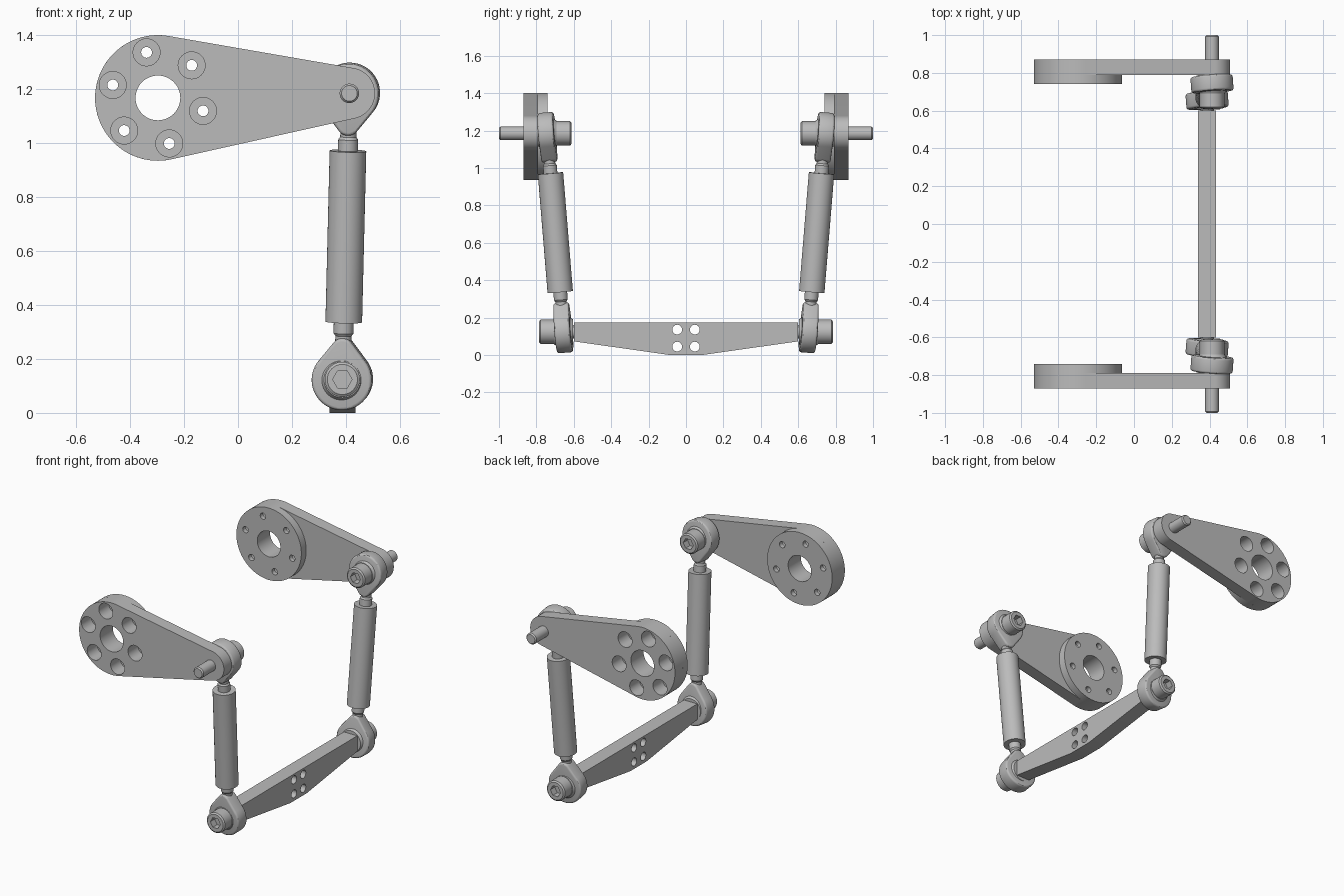
import bpy, bmesh, math
from mathutils import Vector, Matrix

cube = bpy.data.objects.get("Cube")
if cube:
    bpy.data.objects.remove(cube, do_unlink=True)

grey = bpy.data.materials.new("machined grey")
grey.use_nodes = True
GREY = (0.5, 0.5, 0.5, 1)
grey.diffuse_color = GREY
grey.node_tree.nodes["Principled BSDF"].inputs["Base Color"].default_value = GREY


def finish(bm, name, matrix=Matrix()):
    bmesh.ops.recalc_face_normals(bm, faces=bm.faces)
    mesh = bpy.data.meshes.new(name)
    bm.to_mesh(mesh)
    bm.free()
    mesh.transform(matrix)
    mesh.materials.append(grey)
    obj = bpy.data.objects.new(name, mesh)
    bpy.context.collection.objects.link(obj)
    return obj


def add_lathe(bm, profile, origin, direction, segs=40):
    """Closed solid of revolution from (radius, distance) pairs."""
    rot = Vector(direction).to_track_quat('Z', 'Y')
    rings = []
    for r, t in profile:
        rings.append([bm.verts.new(Vector(origin) + rot @ Vector((
            r * math.cos(math.tau * i / segs), r * math.sin(math.tau * i / segs), t)))
            for i in range(segs)])
    for a, b in zip(rings, rings[1:]):
        for i in range(segs):
            j = (i + 1) % segs
            bm.faces.new((a[i], a[j], b[j], b[i]))
    bm.faces.new(rings[0])
    bm.faces.new(rings[-1])


def lathe(name, profile, origin, direction, segs=40):
    bm = bmesh.new()
    add_lathe(bm, profile, origin, direction, segs)
    return finish(bm, name)


def prism(name, outline, depth, matrix=Matrix()):
    """Outline in local x, z, extruded along local y from 0 to depth."""
    bm = bmesh.new()
    face = bm.faces.new([bm.verts.new((x, 0, z)) for x, z in outline])
    ext = bmesh.ops.extrude_face_region(bm, geom=[face])
    bmesh.ops.translate(bm, vec=(0, depth, 0),
                        verts=[v for v in ext["geom"] if isinstance(v, bmesh.types.BMVert)])
    return finish(bm, name, matrix)


def tapered_outline(c1, r1, c2, r2, n=40):
    """Two circles joined by their outer tangents."""
    d = Vector(c2) - Vector(c1)
    a = math.atan2(d.y, d.x)
    phi = math.acos((r1 - r2) / d.length)
    pts = []
    for c, r, start, end in ((c1, r1, a + phi, a + math.tau - phi), (c2, r2, a - phi, a + phi)):
        for i in range(n + 1):
            t = start + (end - start) * i / n
            pts.append((c[0] + r * math.cos(t), c[1] + r * math.sin(t)))
    return pts


def apply(obj, mod):
    with bpy.context.temp_override(object=obj, active_object=obj):
        bpy.ops.object.modifier_apply(modifier=mod.name)


def cut(obj, cutter):
    mod = obj.modifiers.new("cut", 'BOOLEAN')
    mod.operation = 'DIFFERENCE'
    mod.solver = 'EXACT'
    mod.object = cutter
    bpy.context.view_layer.update()
    apply(obj, mod)


def bolt(name, origin, direction, length):
    """Socket head cap screw; the head's underside sits at the origin."""
    d = Vector(direction)
    head = lathe(name + "_head", [(0.065, 0), (0.065, 0.073), (0.056, 0.08)], origin, d)
    socket = lathe("socket_cutter", [(0.036, 0.035), (0.036, 0.12)], origin, d, 6)
    cut(head, socket)
    bpy.data.objects.remove(socket, do_unlink=True)
    shank = lathe(name + "_shank", [(0.036, -0.01), (0.036, length - 0.008), (0.029, length)], origin, -d)
    return [head, shank]


front = []
HUB, TIP = (-0.297, 1.168), (0.413, 1.185)
Y_OUT, Y_MID, Y_IN = -0.87, -0.79, -0.74

# Lever arm with a thicker round hub
arm = prism("front_arm_plate", tapered_outline(HUB, 0.233, TIP, 0.095, 48),
            Y_MID - Y_OUT, Matrix.Translation((0, Y_OUT, 0)))
boss = lathe("front_hub_boss", [(0.233, 0), (0.233, Y_IN - Y_MID)], (HUB[0], Y_MID, HUB[1]), (0, 1, 0), 96)

# Centre bore and ring of counterbored holes
bm = bmesh.new()
add_lathe(bm, [(0.083, -0.1), (0.083, 0.3)], (HUB[0], Y_OUT, HUB[1]), (0, 1, 0), 48)
for k in range(6):
    t = math.radians(104 + 60 * k)
    spot = (HUB[0] + 0.174 * math.cos(t), Y_OUT, HUB[1] + 0.174 * math.sin(t))
    add_lathe(bm, [(0.05, -0.1), (0.05, 0.1), (0.02, 0.1), (0.02, 0.3)], spot, (0, 1, 0), 32)
holes = finish(bm, "hub_cutter")
for part in (arm, boss):
    cut(part, holes)
    front.append(part)
bpy.data.objects.remove(holes, do_unlink=True)

# Drop link: turnbuckle tube between two rod ends
low, high = Vector((0.387, -0.655, 0.124)), Vector((0.413, -0.742, 1.185))
axis = (high - low).normalized()
length = (high - low).length
front.append(lathe("front_link_tube", [(0.068, 0.214), (0.068, length - 0.214)], low, axis))

for label, centre, up in (("lower", low, axis), ("upper", high, -axis)):
    # Teardrop eye, slightly yawed, with softened rim
    side = Vector((0.07, 1, 0))
    side = (side - up * side.dot(up)).normalized()
    frame = Matrix((side.cross(up), side, up)).transposed().to_4x4()
    frame = Matrix.Translation(centre) @ frame @ Matrix.Translation((0, -0.042, 0))
    eye = prism(f"front_{label}_rod_eye", tapered_outline((0, 0), 0.112, (0, 0.112), 0.043), 0.084, frame)
    bev = eye.modifiers.new("rim", 'BEVEL')
    bev.width, bev.segments, bev.limit_method = 0.012, 3, 'ANGLE'
    bev.angle_limit = math.radians(50)
    apply(eye, bev)
    neck = lathe(f"front_{label}_rod_neck", [(0.03, 0.1), (0.03, 0.162), (0.037, 0.172), (0.037, 0.23)],
                 centre, up)
    # Truncated ball carried by the eye
    ball = lathe(f"front_{label}_ball", [(0.068, -0.05), (0.08, -0.03), (0.08, 0.03), (0.068, 0.05)],
                 centre, (0, 1, 0))
    front += [eye, neck, ball]

# Bolts: upper runs outward through the arm, lower runs into the bar
front += bolt("front_upper_bolt", high + Vector((0, 0.05, 0)), (0, 1, 0), 1 + high.y + 0.05)
front += bolt("front_lower_bolt", low - Vector((0, 0.05, 0)), (0, -1, 0), 0.2)

# Cross bar, deepest in the middle, with four through holes
half = [(0.60, 0.174), (0.60, 0.073), (0.085, 0)]
outline = half + [(-y, z) for y, z in reversed(half)]
bar = prism("cross_bar", outline, 0.096, Matrix.Translation((0.435, 0, 0)) @ Matrix.Rotation(math.pi / 2, 4, 'Z'))
bm = bmesh.new()
for y in (-0.047, 0.047):
    for z in (0.045, 0.136):
        add_lathe(bm, [(0.026, 0), (0.026, 0.4)], (0.2, y, z), (1, 0, 0), 32)
holes = finish(bm, "bar_cutter")
cut(bar, holes)
bpy.data.objects.remove(holes, do_unlink=True)

# Smooth shading with sharp edges kept
bpy.ops.object.select_all(action='DESELECT')
for obj in front + [bar]:
    obj.select_set(True)
bpy.context.view_layer.objects.active = bar
bpy.ops.object.shade_smooth_by_angle(angle=math.radians(30))
bpy.ops.object.select_all(action='DESELECT')

# Mirror the whole front assembly to the rear
for obj in front:
    mesh = obj.data.copy()
    mesh.transform(Matrix.Diagonal((1, -1, 1, 1)))
    mesh.flip_normals()
    rear = bpy.data.objects.new(obj.name.replace("front", "rear"), mesh)
    bpy.context.collection.objects.link(rear)
